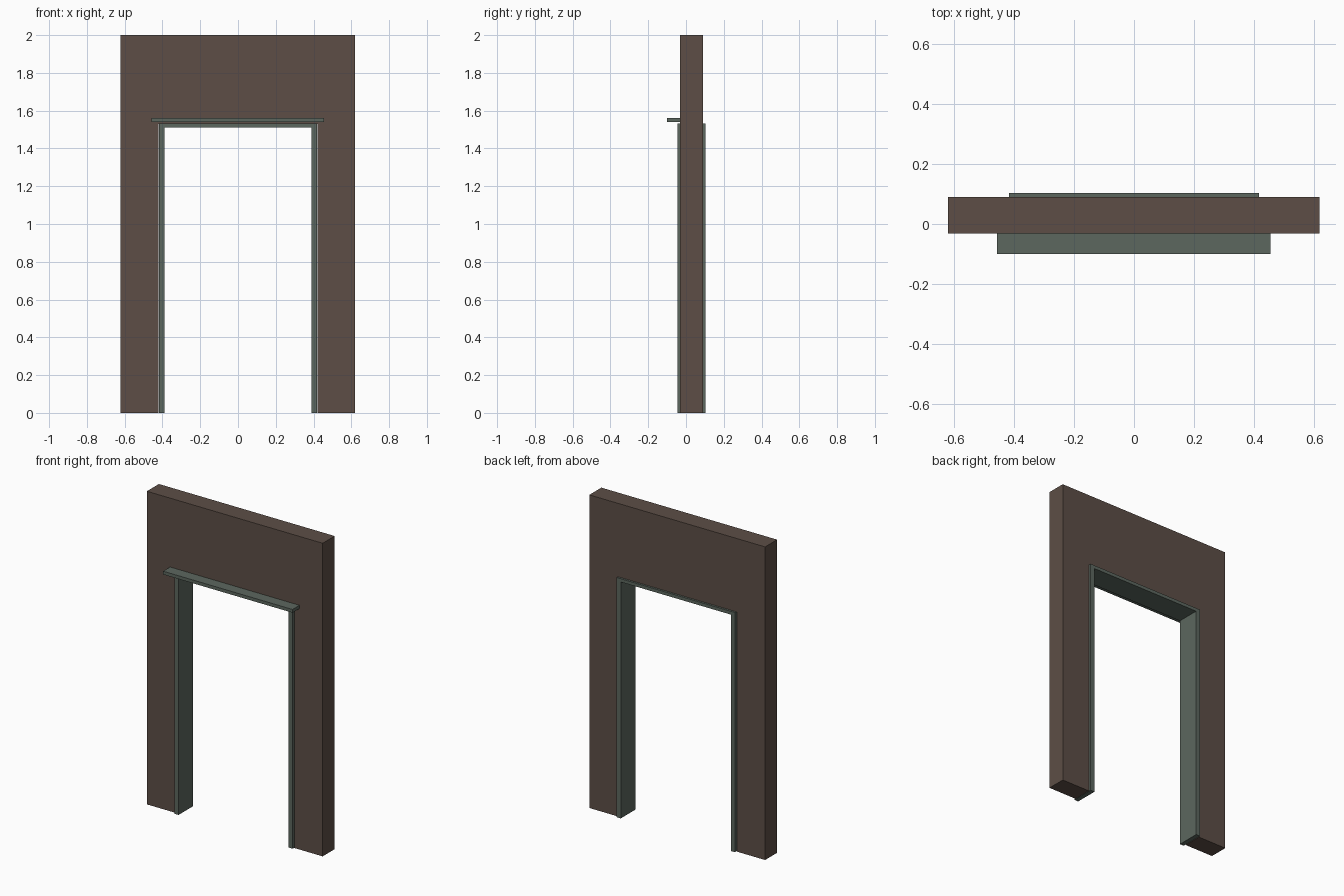
import bpy, bmesh

if "Cube" in bpy.data.objects:
    bpy.data.objects.remove(bpy.data.objects["Cube"])


def material(name, color):
    m = bpy.data.materials.new(name)
    m.diffuse_color = (*color, 1)
    m.use_nodes = True
    m.node_tree.nodes["Principled BSDF"].inputs["Base Color"].default_value = m.diffuse_color
    return m


brown = material("brown_wall", (0.109, 0.076, 0.061))
green = material("grey_green_trim", (0.107, 0.136, 0.114))


def extrude_profile(name, profile, y0, y1, mat):
    """Extrude a closed (x, z) outline from y0 to y1."""
    bm = bmesh.new()
    face = bm.faces.new([bm.verts.new((x, y0, z)) for x, z in profile])
    ext = bmesh.ops.extrude_face_region(bm, geom=[face])
    verts = [g for g in ext["geom"] if isinstance(g, bmesh.types.BMVert)]
    bmesh.ops.translate(bm, verts=verts, vec=(0, y1 - y0, 0))
    bmesh.ops.recalc_face_normals(bm, faces=bm.faces)
    mesh = bpy.data.meshes.new(name)
    bm.to_mesh(mesh)
    bm.free()
    mesh.materials.append(mat)
    obj = bpy.data.objects.new(name, mesh)
    bpy.context.collection.objects.link(obj)
    return obj


def box(name, x0, x1, y0, y1, z0, z1, mat):
    return extrude_profile(name, [(x0, z0), (x1, z0), (x1, z1), (x0, z1)], y0, y1, mat)


# Wall: two side piers and the panel over the doorway
WALL_Y = (-0.031, 0.09)
box("left_wall", -0.622, -0.422, *WALL_Y, 0, 2, brown)
box("right_wall", 0.42, 0.62, *WALL_Y, 0, 2, brown)
box("upper_wall", -0.422, 0.42, *WALL_Y, 1.53, 2, brown)

# Door frame: one upside-down U lining the opening
OUT, INN, TOP, HEAD = 0.418, 0.389, 1.531, 1.51
half = [(OUT, TOP), (OUT, 0), (INN, 0), (INN, HEAD)]
extrude_profile("door_frame", half + [(-x, z) for x, z in reversed(half)],
                -0.045, 0.103, green)

# Drip ledge above the door on the front
box("drip_ledge", -0.458, 0.456, -0.101, -0.03, 1.539, 1.56, green)
